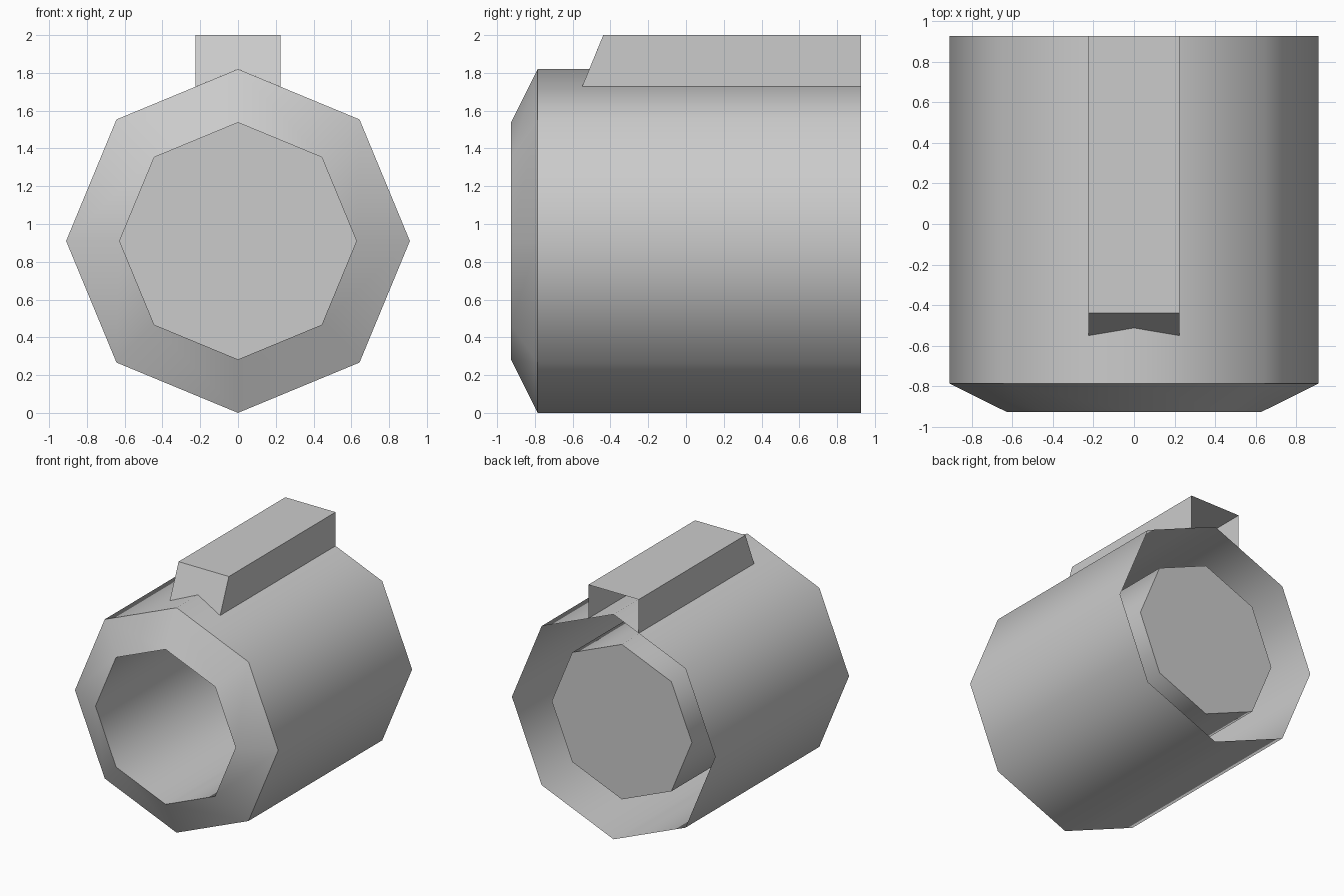
import bpy
from math import sin, cos, pi, radians

cube = bpy.data.objects.get("Cube")
if cube:
    bpy.data.objects.remove(cube, do_unlink=True)

SIDES = 8
RADIUS, BORE, CENTRE = 0.91, 0.627, 0.91
FRONT, BACK = -0.926, 0.926

grey = bpy.data.materials.new("light grey")
grey.use_nodes = True
colour = (0.6, 0.6, 0.6, 1)
grey.diffuse_color = colour
grey.node_tree.nodes["Principled BSDF"].inputs["Base Color"].default_value = colour


def add_part(name, verts, faces):
    mesh = bpy.data.meshes.new(name)
    mesh.from_pydata(verts, [], faces)
    mesh.materials.append(grey)
    obj = bpy.data.objects.new(name, mesh)
    bpy.context.collection.objects.link(obj)
    bpy.ops.object.select_all(action="DESELECT")
    obj.select_set(True)
    bpy.context.view_layer.objects.active = obj
    bpy.ops.object.shade_smooth_by_angle(angle=radians(50))
    return obj


# Octagonal barrel: open-backed shell, chamfered mouth and blind bore
profile = [(RADIUS, BACK), (RADIUS, -0.785), (BORE, FRONT), (BORE, 0.82)]
verts = []
for r, y in profile:
    for i in range(SIDES):
        a = 2 * pi * i / SIDES
        verts.append((r * sin(a), y, CENTRE + r * cos(a)))
faces = []
for ring in range(len(profile) - 1):
    for i in range(SIDES):
        a, b = ring * SIDES + i, ring * SIDES + (i + 1) % SIDES
        faces.append((a, b, b + SIDES, a + SIDES))
last = (len(profile) - 1) * SIDES
faces.append(tuple(range(last, last + SIDES)))
add_part("barrel", verts, faces)

# Hollow top rail: sloped front notched over the barrel ridge, open back
W, TOP, FOOT, RIDGE = 0.225, 2.0, 1.727, 1.82
rail_verts = [
    (-W, -0.55, FOOT), (0, -0.512, RIDGE), (W, -0.55, FOOT),
    (W, -0.438, TOP), (-W, -0.438, TOP),
    (-W, BACK, FOOT), (W, BACK, FOOT), (W, BACK, TOP), (-W, BACK, TOP),
]
rail_faces = [(0, 1, 2, 3, 4), (4, 3, 7, 8), (2, 6, 7, 3), (0, 4, 8, 5)]
add_part("top_rail", rail_verts, rail_faces)
